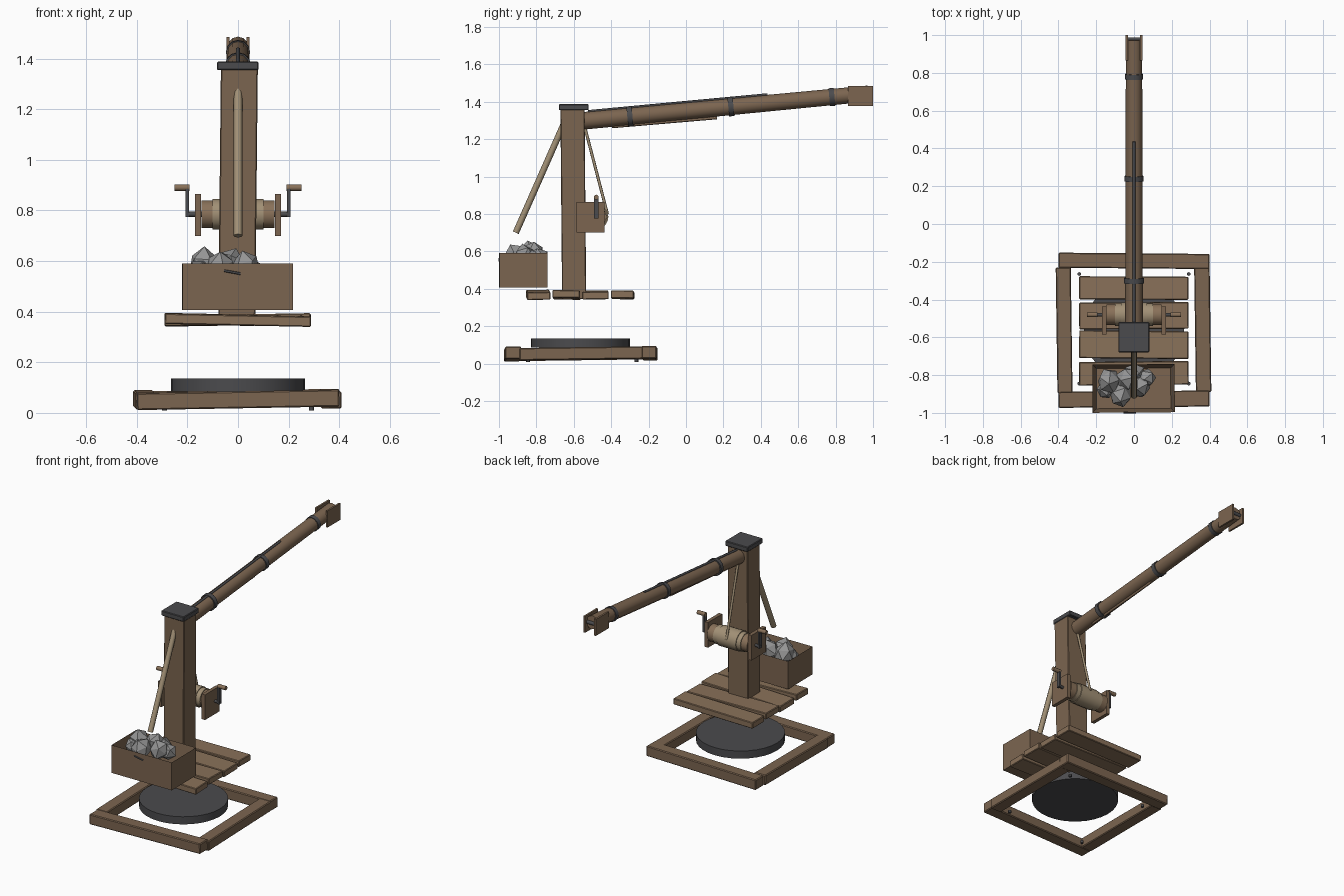
import bpy, bmesh, math, random
from mathutils import Vector, Matrix, Euler

if "Cube" in bpy.data.objects:
    bpy.data.objects.remove(bpy.data.objects["Cube"])

random.seed(4)


def mat(name, r, g, b):
    m = bpy.data.materials.new(name)
    m.diffuse_color = (r, g, b, 1)
    m.use_nodes = True
    m.node_tree.nodes["Principled BSDF"].inputs["Base Color"].default_value = m.diffuse_color
    return m


WOOD = mat("wood", 0.20, 0.13, 0.08)
PLANK = mat("plank_wood", 0.25, 0.165, 0.10)
ROPE = mat("rope", 0.36, 0.28, 0.18)
IRON = mat("iron", 0.07, 0.07, 0.075)
STONE = mat("stone", 0.30, 0.30, 0.30)


def finish(name, bm, m):
    bmesh.ops.recalc_face_normals(bm, faces=bm.faces)
    me = bpy.data.meshes.new(name)
    bm.to_mesh(me)
    bm.free()
    me.materials.append(m)
    ob = bpy.data.objects.new(name, me)
    bpy.context.collection.objects.link(ob)
    return ob


def box(name, lo, hi, m, rot=(0, 0, 0), bevel=0.0):
    lo, hi = Vector(lo), Vector(hi)
    bm = bmesh.new()
    bmesh.ops.create_cube(bm, size=1)
    bmesh.ops.scale(bm, vec=hi - lo, verts=bm.verts)
    if bevel:
        bmesh.ops.bevel(bm, geom=bm.edges[:], offset=bevel, segments=1, affect='EDGES')
    ob = finish(name, bm, m)
    ob.location = (lo + hi) / 2
    ob.rotation_euler = [math.radians(a) for a in rot]
    return ob


def rod(name, a, b, r1, m, r2=None, sides=10, smooth=True):
    a, b = Vector(a), Vector(b)
    bm = bmesh.new()
    bmesh.ops.create_cone(bm, cap_ends=True, segments=sides, radius1=r1,
                          radius2=r1 if r2 is None else r2, depth=(b - a).length)
    if smooth:
        for f in bm.faces:
            f.smooth = len(f.verts) == 4
        for e in bm.edges:
            if any(len(f.verts) > 4 for f in e.link_faces):
                e.smooth = False
    ob = finish(name, bm, m)
    ob.location = (a + b) / 2
    ob.rotation_euler = (b - a).to_track_quat('Z', 'Y').to_euler()
    return ob


# Base frame, slightly crooked beams
box("base_front_beam", (-0.40, -0.97, 0.018), (0.40, -0.885, 0.085), WOOD, (0, -1, 0.5), 0.005)
box("base_back_beam", (-0.40, -0.235, 0.022), (0.40, -0.155, 0.09), WOOD, (0, -0.7, -0.5), 0.005)
box("base_left_beam", (-0.41, -0.895, 0.018), (-0.33, -0.23, 0.085), WOOD, (0.8, 0, 0.8), 0.005)
box("base_right_beam", (0.323, -0.89, 0.022), (0.405, -0.23, 0.088), WOOD, (0.8, 0, 0.8), 0.005)
for i, (x, y) in enumerate([(s, t) for s in (-0.29, 0.29) for t in (-0.845, -0.265)]):
    rod(f"peg_{i}", (x, y, 0.01), (x, y, 0.026), 0.01, IRON, sides=8)

# Turntable disc
rod("turntable", (0, -0.565, 0.085), (0, -0.565, 0.135), 0.265, IRON, sides=32)

# Platform planks
planks = [(-0.852, -0.728, 1.2), (-0.712, -0.566, -1.0), (-0.556, -0.415, 0.7), (-0.40, -0.278, -0.6)]
for i, (y0, y1, t) in enumerate(planks):
    box(f"platform_plank_{i}", (-0.29, y0, 0.347), (0.288, y1, 0.388), PLANK, (t, t, t * 0.5), 0.004)

# Mast and iron cap
box("mast", (-0.073, -0.667, 0.345), (0.073, -0.538, 1.36), WOOD, (0.5, 0.6, 0), 0.004)
box("mast_cap", (-0.083, -0.68, 1.355), (0.081, -0.52, 1.388), IRON, bevel=0.004)

# Boom with iron bands, ropes and end cheeks
B0, B1 = Vector((0, -0.57, 1.296)), Vector((0, 0.975, 1.444))
rod("boom", B0, B1, 0.047, WOOD, 0.043, sides=12)
D = (B1 - B0).normalized()
UP = Vector((0, -D.z, D.y))


def on_boom(y, h=0.0):
    return B0 + D * ((y - B0.y) / D.y) + UP * h


for i, y in enumerate((-0.30, 0.24, 0.78)):
    p, r = on_boom(y), 0.054 - 0.003 * i
    rod(f"boom_band_{i}", p - D * 0.014, p + D * 0.014, r, IRON, sides=12)
rod("boom_top_rope", on_boom(-0.52, 0.047), on_boom(0.44, 0.045), 0.008, IRON, sides=6)
rod("boom_under_strip", on_boom(-0.40, -0.046), on_boom(0.16, -0.052), 0.008, WOOD, sides=6)
for s in (-1, 1):
    box("boom_end_cheek", (s * 0.039 - 0.006, 0.865, 1.377), (s * 0.039 + 0.006, 1.0, 1.485), WOOD)
rod("boom_end_pin", (-0.04, 0.975, 1.44), (0.04, 0.975, 1.44), 0.012, IRON, sides=8)

# Front strut and hoisting rope
rod("front_strut", (0, -0.645, 1.30), (0, -0.91, 0.70), 0.017, ROPE, sides=8)
rod("hoist_rope", (0, -0.545, 1.28), (0, -0.42, 0.80), 0.008, ROPE, sides=8)

# Winch: stepped drum, side cheeks and cranks
WY, WZ = -0.48, 0.785
for i, (hx, r) in enumerate([(0.145, 0.055), (0.10, 0.060), (0.07, 0.065)]):
    rod(f"winch_drum_{i}", (-hx, WY, WZ), (hx, WY, WZ), r, ROPE if i else PLANK, sides=20)
rod("winch_axle", (-0.208, WY, WZ), (0.208, WY, WZ), 0.010, IRON, sides=8)
for side, s in (("left", -1), ("right", 1)):
    box(f"winch_cheek_{side}", (s * 0.158 - 0.012, -0.585, 0.70), (s * 0.158 + 0.012, -0.437, 0.865), WOOD)
    box(f"crank_arm_{side}", (s * 0.20 - 0.007, WY - 0.011, 0.775), (s * 0.20 + 0.007, WY + 0.011, 0.895), IRON)
    rod(f"crank_handle_{side}", (s * 0.192, WY, 0.89), (s * 0.25, WY, 0.89), 0.013, PLANK, sides=10)

# Counterweight crate: inset top pushed down to make it open
bm = bmesh.new()
bmesh.ops.create_cube(bm, size=1)
bmesh.ops.scale(bm, vec=(0.435, 0.255, 0.183), verts=bm.verts)
top = max(bm.faces, key=lambda f: f.calc_center_median().z)
bmesh.ops.inset_region(bm, faces=[top], thickness=0.03)
bmesh.ops.translate(bm, vec=(0, 0, -0.15), verts=top.verts)
crate = finish("counterweight_crate", bm, WOOD)
crate.location = (-0.002, -0.8705, 0.499)
crate.rotation_euler = (0, 0, math.radians(0.4))
rod("crate_hook", (-0.055, -0.998, 0.562), (0.01, -0.998, 0.55), 0.005, IRON, sides=6)

# Ballast stones
stones = [(-0.135, -0.83, 0.585, 0.075), (-0.07, -0.91, 0.575, 0.068), (-0.035, -0.82, 0.59, 0.065),
          (0.03, -0.86, 0.575, 0.068), (0.06, -0.82, 0.555, 0.06), (0.0, -0.79, 0.56, 0.06),
          (-0.15, -0.88, 0.56, 0.055)]
for i, (x, y, z, r) in enumerate(stones):
    bm = bmesh.new()
    bmesh.ops.create_icosphere(bm, subdivisions=1, radius=r)
    for v in bm.verts:
        v.co *= random.uniform(0.85, 1.1)
    ob = finish(f"ballast_stone_{i}", bm, STONE)
    ob.location = (x, y, z)
    ob.rotation_euler = [random.uniform(0, 6) for _ in range(3)]
    ob.scale = (1.0, 0.95, 0.9)
